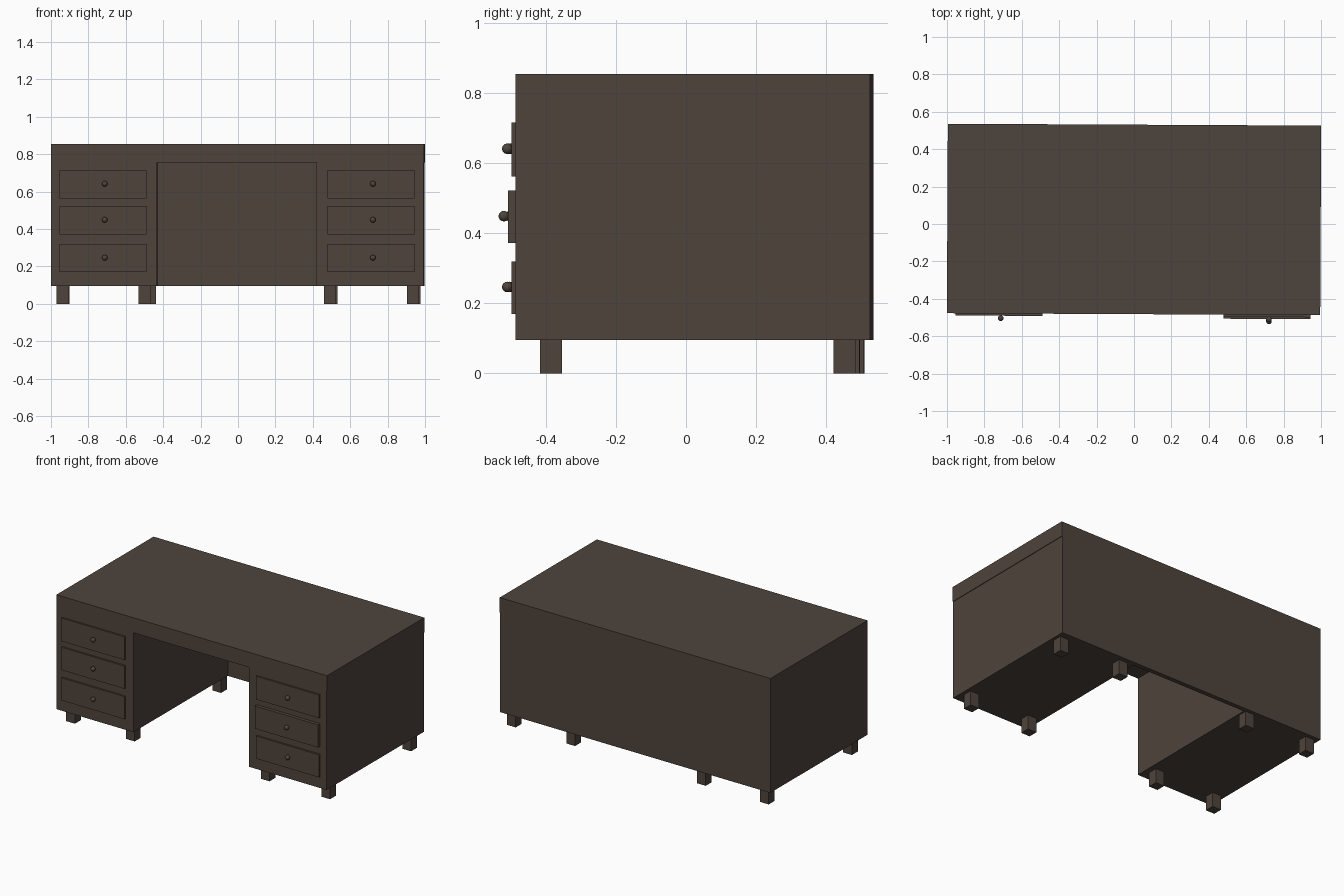
import bpy
import bmesh
from mathutils import Matrix, Vector

cube = bpy.data.objects.get("Cube")
if cube:
    bpy.data.objects.remove(cube, do_unlink=True)

wood = bpy.data.materials.new("dark_brown_wood")
wood.use_nodes = True
colour = (0.076, 0.057, 0.045, 1)
wood.diffuse_color = colour
wood.node_tree.nodes["Principled BSDF"].inputs["Base Color"].default_value = colour

YAW = Matrix.Rotation(-0.005, 4, "Z")  # the desk stands very slightly turned


def finish(name, bm, smooth=False):
    bm.transform(YAW)
    mesh = bpy.data.meshes.new(name)
    bm.to_mesh(mesh)
    bm.free()
    mesh.materials.append(wood)
    for face in mesh.polygons:
        face.use_smooth = smooth
    obj = bpy.data.objects.new(name, mesh)
    bpy.context.collection.objects.link(obj)
    return obj


def box(name, x, y, z):
    """Box spanning the given (low, high) ranges."""
    bm = bmesh.new()
    lo, hi = Vector((x[0], y[0], z[0])), Vector((x[1], y[1], z[1]))
    size = hi - lo
    bmesh.ops.create_cube(bm, size=1, matrix=Matrix.Translation((lo + hi) / 2) @ Matrix.Diagonal((*size, 1)))
    return finish(name, bm)


def knob(name, x, y, z):
    bm = bmesh.new()
    bmesh.ops.create_uvsphere(bm, u_segments=20, v_segments=12, radius=0.015,
                              matrix=Matrix.Translation((x, y, z)))
    return finish(name, bm, smooth=True)


FRONT, BACK = -0.482, 0.531
BASE, UNDER, TOP = 0.095, 0.755, 0.855

# Top slab, pedestals and back panel
box("desk_top", (-0.998, 0.998), (FRONT, BACK), (UNDER, TOP))
box("right_pedestal", (-0.997, -0.43), (FRONT, BACK - 0.03), (BASE, UNDER))
box("left_pedestal", (0.422, 0.994), (FRONT, BACK - 0.03), (BASE, UNDER))
box("back_panel", (-0.997, 0.994), (BACK - 0.03, BACK), (BASE, UNDER))

# Drawers with round knobs
rows = {"lower": (0.17, 0.32), "middle": (0.372, 0.523), "upper": (0.563, 0.717)}
for side, x in (("right", (-0.953, -0.487)), ("left", (0.481, 0.947))):
    for row, z in rows.items():
        pulled = 0.01 if (side, row) == ("left", "middle") else 0
        face = FRONT - 0.012 - pulled
        box(f"{side}_{row}_drawer", x, (face, FRONT + 0.01), z)
        knob(f"{side}_{row}_knob", sum(x) / 2 + 0.01, face - 0.013, sum(z) / 2 + 0.002)

# Square legs: name -> centre
legs = {
    "right_outer_front": (-0.937, -0.39), "right_inner_front": (-0.497, -0.388),
    "left_inner_front": (0.493, -0.383), "left_outer_front": (0.938, -0.381),
    "right_outer_back": (-0.935, 0.474), "right_inner_back": (-0.472, 0.476),
    "left_inner_back": (0.497, 0.468), "left_outer_back": (0.942, 0.458),
}
for name, (x, y) in legs.items():
    box(f"{name}_leg", (x - 0.032, x + 0.032), (y - 0.031, y + 0.031), (0, BASE + 0.005))
